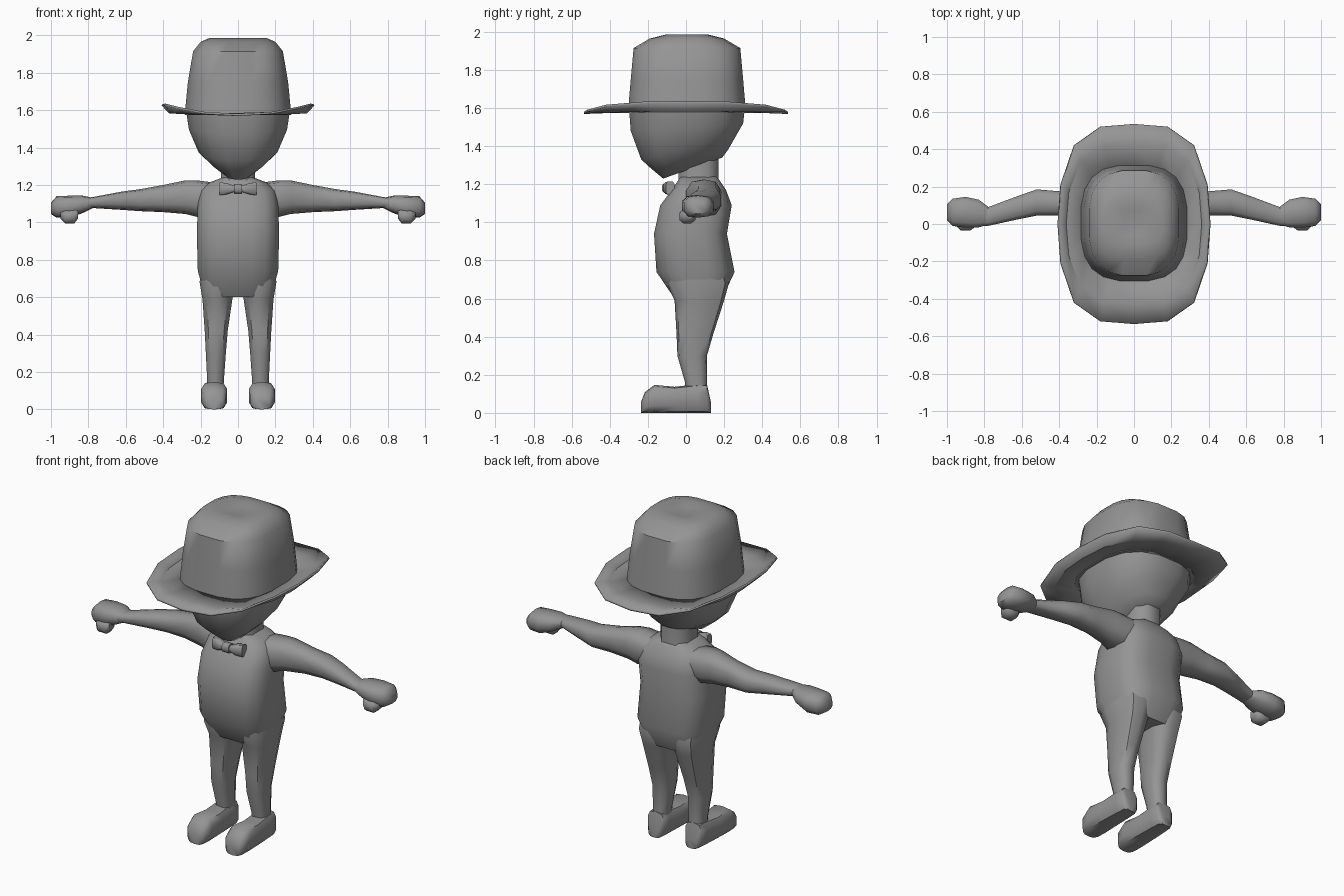
import bpy, bmesh, math

grey = bpy.data.materials.new("plain grey")
grey.diffuse_color = (0.3, 0.3, 0.3, 1)


def finish(name, bm, angle=50):
    bmesh.ops.recalc_face_normals(bm, faces=bm.faces)
    me = bpy.data.meshes.new(name)
    bm.to_mesh(me)
    bm.free()
    ob = bpy.data.objects.new(name, me)
    bpy.context.collection.objects.link(ob)
    me.materials.append(grey)
    bpy.ops.object.select_all(action='DESELECT')
    ob.select_set(True)
    bpy.context.view_layer.objects.active = ob
    bpy.ops.object.shade_smooth_by_angle(angle=math.radians(angle))
    return ob


def bridge(bm, rings, caps=True):
    n = len(rings[0])
    for a, b in zip(rings, rings[1:]):
        for i in range(n):
            j = (i + 1) % n
            bm.faces.new((a[i], a[j], b[j], b[i]))
    if caps:
        bm.faces.new(rings[0])
        bm.faces.new(rings[-1])


def loft(name, rows, axis='z', n=12, power=0.8, side=1, angle=50):
    """Rows: (position, lo1, hi1, lo2, hi2[, tilt]) of rounded cross-sections."""
    bm = bmesh.new()
    rings = []
    for p, a0, a1, b0, b1, *t in rows:
        ring = []
        for i in range(n):
            q = 2 * math.pi * (i + 0.5) / n
            c, s = math.cos(q), math.sin(q)
            k = max(abs(math.cos(q0)) for q0 in [math.pi / n])
            u = min(1, abs(c) / k) ** power * math.copysign(1, c)
            v = min(1, abs(s) / k) ** power * math.copysign(1, s)
            a = (a0 + a1) / 2 + u * (a1 - a0) / 2
            b = (b0 + b1) / 2 + v * (b1 - b0) / 2
            h = p + (t[0] * v if t else 0)
            co = {'z': (a, b, h), 'x': (h, a, b), 'y': (a, h, b)}[axis]
            ring.append(bm.verts.new((co[0] * side, co[1], co[2])))
        rings.append(ring)
    bridge(bm, rings)
    return finish(name, bm, angle)


# Head, with the jaw tilted up towards the back, and neck
loft("head", [(1.285, -.08, .08, -.12, .19, .055), (1.33, -.15, .15, -.18, .22, .05),
              (1.39, -.21, .21, -.235, .26, .06), (1.50, -.262, .262, -.29, .30, .02),
              (1.61, -.28, .28, -.30, .31)], n=16)
loft("neck", [(1.12, -.11, .11, -.04, .18), (1.23, -.09, .09, -.04, .17),
              (1.38, -.09, .09, -.03, .17)], n=8)

# Hat crown with a shallow dent on top
loft("hat_crown", [(1.575, -.285, .285, -.305, .315), (1.75, -.268, .268, -.29, .30),
                   (1.915, -.24, .24, -.275, .285), (1.965, -.20, .20, -.19, .20),
                   (1.985, -.155, .155, -.11, .12), (1.973, -.06, .06, -.06, .07)],
     n=20, power=0.7)

# Hat brim: sides curl up, front and back dip
quarter = [(0, .535, 1.575), (.18, .52, 1.585), (.32, .42, 1.612),
           (.39, .21, 1.63), (.405, 0, 1.63)]
half = quarter + [(x, -y, z) for x, y, z in quarter[-2::-1]]
outline = half + [(-x, y, z) for x, y, z in half[-2:0:-1]]
bm = bmesh.new()
rings = []
for kx, ky, mix in ((1, 1, 1), (.90, .80, .15), (.66, .54, .1)):
    rings.append([bm.verts.new((x * kx, y * ky, 1.58 + (z - 1.58) * mix))
                  for x, y, z in outline])
bridge(bm, rings, caps=False)
brim = finish("hat_brim", bm, 25)
solid = brim.modifiers.new("thickness", 'SOLIDIFY')
solid.thickness = 0.012
solid.offset = 0

# Torso
loft("torso", [(.60, -.175, .175, -.06, .19), (.74, -.215, .215, -.155, .255),
               (.94, -.22, .22, -.168, .215), (1.09, -.215, .215, -.135, .24),
               (1.17, -.20, .20, -.075, .21), (1.215, -.15, .15, -.045, .18),
               (1.245, -.07, .07, -.03, .16)], n=16, power=0.65)

# Bow tie: two flared wings and a knot
loft("bow_tie_knot", [(-.022, -.125, -.075, 1.155, 1.205),
                      (.022, -.125, -.075, 1.155, 1.205)], 'x', 8, .6)

for side, word in ((1, "left"), (-1, "right")):
    loft(word + "_bow_wing", [(.015, -.115, -.075, 1.165, 1.195),
                              (.06, -.12, -.065, 1.15, 1.21),
                              (.10, -.105, -.06, 1.145, 1.215)], 'x', 8, .6, side)
    # Leg and shoe
    loft(word + "_leg", [(.08, .08, .165, 0, .11), (.16, .075, .165, -.005, .11),
                         (.30, .065, .172, -.045, .11), (.42, .055, .178, -.05, .145),
                         (.59, .03, .19, -.06, .20), (.68, .01, .205, -.10, .225),
                         (.76, .02, .20, -.08, .20)], n=10, side=side)
    loft(word + "_shoe", [(-.235, .085, .17, 0, .06), (-.215, .065, .19, 0, .11),
                          (-.165, .058, .197, 0, .147), (-.06, .063, .192, 0, .137),
                          (.06, .068, .185, 0, .15), (.11, .072, .18, 0, .15),
                          (.13, .09, .16, 0, .06)], 'y', 10, .65, side)
    # Arm, bent slightly at the elbow
    loft(word + "_arm", [(.10, .0, .19, 1.04, 1.21), (.22, .0, .185, 1.03, 1.225),
                         (.28, .02, .18, 1.045, 1.225), (.40, .045, .175, 1.055, 1.20),
                         (.52, .045, .185, 1.06, 1.178), (.62, .025, .15, 1.067, 1.165),
                         (.78, -.01, .09, 1.077, 1.135), (.83, -.01, .09, 1.07, 1.13)],
         'x', 10, side=side)
    # Fist with a thumb below
    loft(word + "_fist", [(.77, .0, .085, 1.08, 1.13), (.83, -.018, .13, 1.05, 1.143),
                          (.90, -.02, .145, 1.025, 1.143), (.97, -.01, .135, 1.025, 1.14),
                          (1.0, .02, .105, 1.045, 1.105)], 'x', 10, side=side)
    loft(word + "_thumb", [(.855, -.02, .035, 1.02, 1.07), (.875, -.035, .05, .995, 1.07),
                           (.925, -.035, .05, .995, 1.065), (.95, -.01, .04, 1.02, 1.06)],
         'x', 8, side=side)
